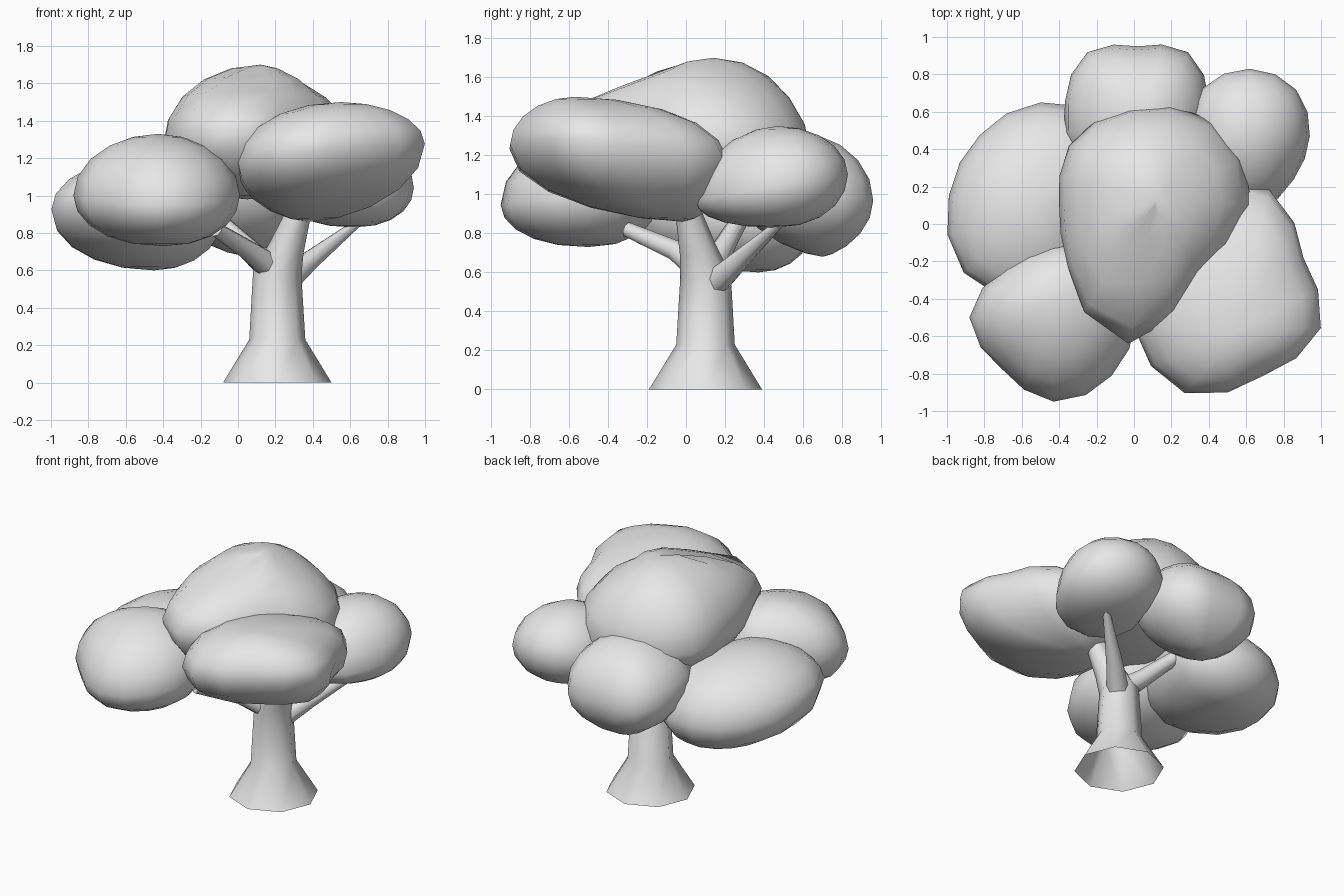
import bpy, bmesh
from math import sin, cos, pi, radians
from mathutils import Vector

cube = bpy.data.objects.get("Cube")
if cube:
    bpy.data.objects.remove(cube, do_unlink=True)

grey = bpy.data.materials.new("plain_grey")
grey.use_nodes = True
tone = (0.8, 0.8, 0.8, 1)
grey.diffuse_color = tone
grey.node_tree.nodes["Principled BSDF"].inputs["Base Color"].default_value = tone


def skin(name, rings, angle, start=None, end=None):
    """Loft rings of points, closing each end that has a tip point."""
    bm = bmesh.new()
    loops = [[bm.verts.new(p) for p in ring] for ring in rings]
    n = len(loops[0])
    tips = [(bm.verts.new(tip), loop)
            for tip, loop in ((start, loops[0]), (end, loops[-1])) if tip]
    for i in range(n):
        j = (i + 1) % n
        for tip, loop in tips:
            bm.faces.new((tip, loop[i], loop[j]))
        for low, high in zip(loops, loops[1:]):
            bm.faces.new((low[i], low[j], high[j], high[i]))
    bmesh.ops.recalc_face_normals(bm, faces=bm.faces)
    mesh = bpy.data.meshes.new(name)
    bm.to_mesh(mesh)
    bm.free()
    mesh.materials.append(grey)
    obj = bpy.data.objects.new(name, mesh)
    bpy.context.collection.objects.link(obj)
    bpy.ops.object.select_all(action="DESELECT")
    obj.select_set(True)
    bpy.context.view_layer.objects.active = obj
    bpy.ops.object.shade_smooth_by_angle(angle=radians(angle))


def foliage(name, centre, radii, top, bottom, tilt=(0, 0), turn=0,
            point=1, taper=0.9, steps=5):
    """Lumpy clump: eight radii shape the rim, which closes to a top and a bottom.

    point sharpens the long sides above, taper narrows the underside."""
    c, top, bottom = Vector(centre), Vector(top), Vector(bottom)
    n = len(radii)
    mean = sum(radii) / n
    rim = []
    for k in range(2 * n):
        a = radians(turn) + pi * k / n
        i = k // 2
        near = radii[i] + radii[(i + 1) % n]
        far = radii[i - 1] + radii[(i + 2) % n]
        r = (9 * near - far) / 16 if k % 2 else radii[i]
        x, y = r * cos(a), r * sin(a)
        rim.append((c + Vector((x, y, tilt[0] * x + tilt[1] * y)),
                    max(1, (r / mean) ** point)))
    rings = []
    for s in range(1 - steps, steps):
        t = pi / 2 * s / steps
        pole = top if s > 0 else bottom
        ring = []
        for p, power in rim:
            q = pole.lerp(p, cos(t) ** (power if s > 0 else taper))
            q.z = p.z + (pole.z - p.z) * abs(sin(t))
            ring.append(q)
        rings.append(ring)
    skin(name, rings, 60, bottom, top)


def limb(name, path, sides=8):
    """Tapered tube through (x, y, z, radius) points, open at the start."""
    up = Vector((0, 0, 1))
    pts = [Vector(p[:3]) for p in path]
    rings = []
    for i, p in enumerate(pts):
        way = pts[min(i + 1, len(pts) - 1)] - pts[max(i - 1, 0)]
        turn = up.rotation_difference(way)
        r = path[i][3]
        rings.append([p + turn @ Vector((r * cos(2 * pi * k / sides),
                                         r * sin(2 * pi * k / sides), 0))
                      for k in range(sides)])
    skin(name, rings, 50, end=pts[-1])


# Trunk with flared foot, leaning into the main bough
limb("trunk", [(.21, .1, 0, .29), (.21, .1, .23, .15), (.21, .1, .58, .13),
               (.26, .06, .72, .095), (.34, 0, .95, .06)])

# Side branches
limb("branch_front", [(.2, .1, .6, .08), (.05, -.05, .71, .055), (-.12, -.3, .82, .04)])
limb("branch_back", [(.22, .12, .57, .08), (.08, .17, .69, .06), (-.12, .28, .88, .045)])
limb("branch_side", [(.24, .13, .53, .075), (.38, .26, .65, .055), (.66, .5, .87, .02)])

# Foliage clumps
foliage("foliage_crown", (-.03, .1, 1.27), (.66, .64, .52, .45, .37, .46, .74, .54),
        (.12, .14, 1.7), (.05, 0, .98), (0, -.12), point=3)
foliage("foliage_front_left", (.5, -.35, 1.21),
        (.44, .58, .56, .5, .54, .6, .5, .54),
        (.55, -.57, 1.5), (.38, -.02, .86), (.1, -.08), 22.5, taper=1.2)
foliage("foliage_front_right", (-.43, -.5, 1), (.44, .46, .4, .37, .45, .39, .45, .44),
        (-.43, -.42, 1.33), (-.4, -.5, .73), (0, .12))
foliage("foliage_side_right", (-.5, .15, .9), (.38, .52, .5, .46, .49, .58, .55, .4),
        (-.55, .05, 1.2), (-.45, .37, .6), (0, -.13), taper=1)
foliage("foliage_back", (.02, .65, 1), (.38, .38, .3, .38, .39, .45, .4, .4),
        (.05, .55, 1.32), (.02, .7, .68), (0, -.1), taper=1.4)
foliage("foliage_back_left", (.62, .47, 1.04), (.32, .35, .36, .36, .35, .48, .42, .33),
        (.6, .47, 1.35), (.62, .45, .83), (0, .17))
